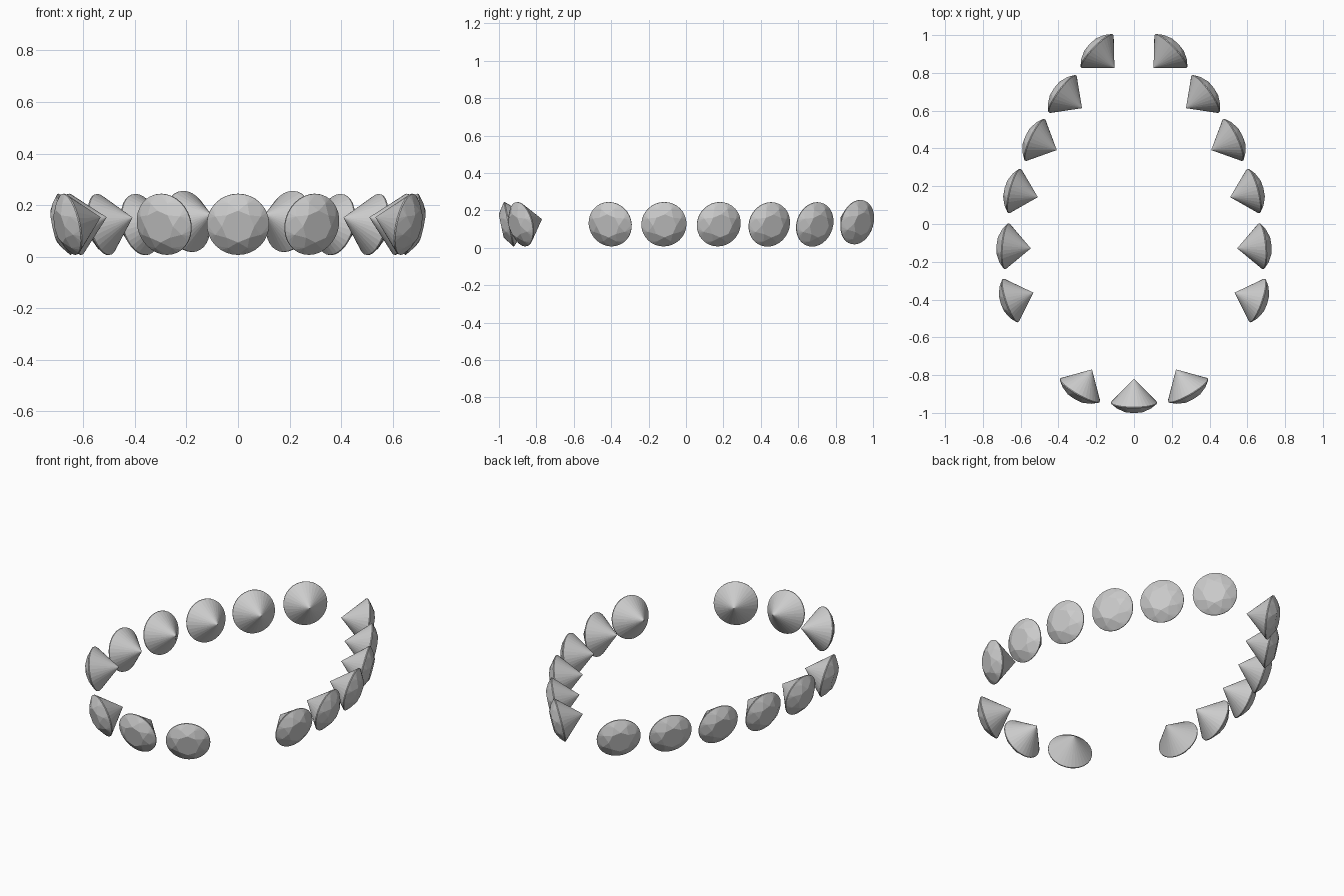
import bpy, bmesh
from math import sin, cos, pi, radians
from mathutils import Matrix

if "Cube" in bpy.data.objects:
    bpy.data.objects.remove(bpy.data.objects["Cube"])

R = 0.121        # girdle radius
CROWN = 0.043    # crown height
DEPTH = 0.130    # pavilion depth
TILT = 12        # outer faces lean down slightly
SEG = 32


def gem_mesh():
    """Round brilliant, crown towards +Z, girdle centre at the origin."""
    bm = bmesh.new()

    def ring(n, r, z, offset=0.0):
        return [bm.verts.new((r * cos(2 * pi * (i + offset) / n),
                              r * sin(2 * pi * (i + offset) / n), z)) for i in range(n)]

    low = ring(SEG, R, -0.002)
    top = ring(SEG, R, 0.003)
    mid = ring(8, R * 0.79, CROWN * 0.58, 0.5)
    table = ring(8, R * 0.52, CROWN)
    culet = bm.verts.new((0, 0, -DEPTH))

    # girdle band and pavilion
    for i in range(SEG):
        j = (i + 1) % SEG
        bm.faces.new((low[i], low[j], top[j], top[i]))
        bm.faces.new((low[j], low[i], culet))
    # crown: table, kites, stars and upper girdle facets
    bm.faces.new(table)
    step = SEG // 8
    for k in range(8):
        n = (k + 1) % 8
        bm.faces.new((table[k], mid[k - 1], top[k * step], mid[k]))
        bm.faces.new((table[k], mid[k], table[n]))
        for s in range(step):
            a = k * step + s
            bm.faces.new((mid[k], top[a], top[(a + 1) % SEG]))
    bmesh.ops.recalc_face_normals(bm, faces=bm.faces[:])
    me = bpy.data.meshes.new("round_gem")
    bm.to_mesh(me)
    bm.free()
    return me


mesh = gem_mesh()


def place(name, x, y, z, angle):
    ob = bpy.data.objects.new(name, mesh)
    ob.matrix_world = (Matrix.Translation((x, y, z))
                       @ Matrix.Rotation(radians(angle), 4, 'Z')
                       @ Matrix.Rotation(radians(90 + TILT), 4, 'Y'))
    bpy.context.collection.objects.link(ob)


# right-hand stones: x, y, z of girdle centre and outward heading
stones = [
    (0.195, 0.915, 0.137, 44),
    (0.378, 0.688, 0.125, 36),
    (0.524, 0.445, 0.125, 25),
    (0.632, 0.175, 0.126, 15),
    (0.673, -0.118, 0.126, 5),
    (0.653, -0.405, 0.126, -19),
    (0.286, -0.880, 0.126, -60),
]
for i, (x, y, z, a) in enumerate(stones, 1):
    place(f"gem_right_{i}", x, y, z, a)
    place(f"gem_left_{i}", -x, y, z, 180 - a)
place("gem_front", 0, -0.946, 0.126, -90)
